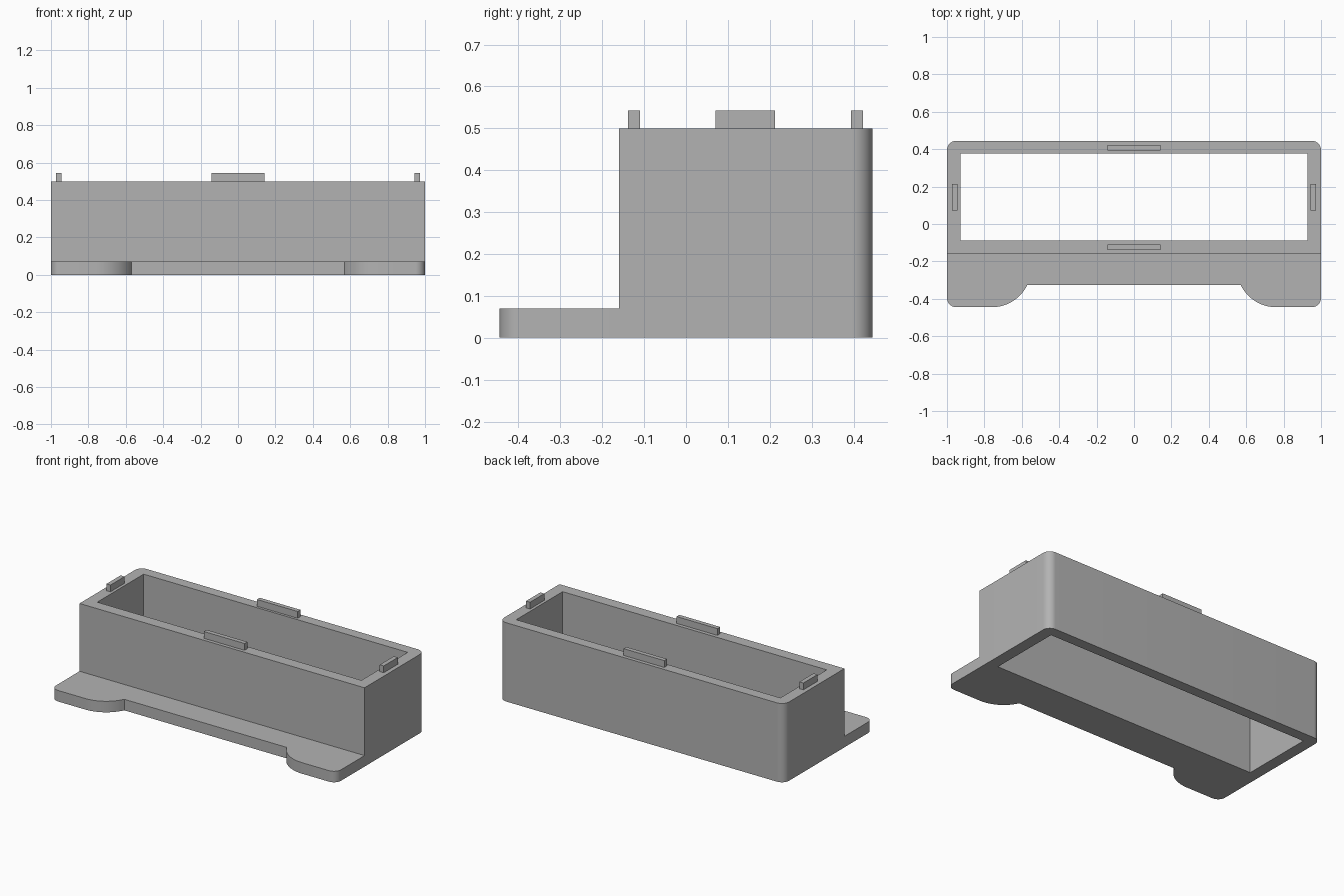
import bpy
import bmesh
from math import pi, cos, sin, atan2, radians

cube = bpy.data.objects.get("Cube")
if cube:
    bpy.data.objects.remove(cube, do_unlink=True)

# Single plain grey
grey = bpy.data.materials.new("plain grey")
grey.use_nodes = True
COLOUR = (0.45, 0.45, 0.45, 1)
grey.diffuse_color = COLOUR
grey.node_tree.nodes["Principled BSDF"].inputs["Base Color"].default_value = COLOUR


def arc(cx, cy, r, a0, a1, n=12):
    """Points along a circular arc."""
    return [(cx + r * cos(a0 + (a1 - a0) * i / n),
             cy + r * sin(a0 + (a1 - a0) * i / n)) for i in range(n + 1)]


def mirrored(half):
    """Close a right-hand outline by mirroring it across x = 0."""
    return half + [(-x, y) for x, y in reversed(half)]


def extrude(name, loops, z0, z1):
    """Fill an outline (further loops are holes) and extrude it upwards."""
    bm = bmesh.new()
    edges = []
    for loop in loops:
        vs = [bm.verts.new((x, y, z0)) for x, y in loop]
        edges += [bm.edges.new((vs[i - 1], vs[i])) for i in range(len(vs))]
    bmesh.ops.triangle_fill(bm, edges=edges, use_beauty=True)
    ext = bmesh.ops.extrude_face_region(bm, geom=bm.faces[:], use_keep_orig=True)
    top = [g for g in ext["geom"] if isinstance(g, bmesh.types.BMVert)]
    bmesh.ops.translate(bm, verts=top, vec=(0, 0, z1 - z0))
    bmesh.ops.recalc_face_normals(bm, faces=bm.faces[:])
    mesh = bpy.data.meshes.new(name)
    bm.to_mesh(mesh)
    bm.free()
    mesh.materials.append(grey)
    obj = bpy.data.objects.new(name, mesh)
    bpy.context.collection.objects.link(obj)
    bpy.ops.object.select_all(action="DESELECT")
    obj.select_set(True)
    bpy.context.view_layer.objects.active = obj
    bpy.ops.object.shade_smooth_by_angle(angle=radians(30))
    return obj


def rect(x0, x1, y0, y1):
    return [(x0, y0), (x1, y0), (x1, y1), (x0, y1)]


BACK, FRONT, STEP = 0.445, -0.445, -0.16
HEIGHT, PLATE, R = 0.5, 0.07, 0.05

# Open frame with rounded back corners
outer = mirrored([(1, STEP)] + arc(1 - R, BACK - R, R, 0, pi / 2))
extrude("frame_walls", [outer, rect(-0.927, 0.927, -0.087, 0.378)], 0, HEIGHT)

# Front plate with two rounded feet and a shallow recess between them
foot_r, foot_x, recess_x, recess_y = 0.21, 0.76, 0.57, -0.325
foot_y = FRONT + foot_r
start = atan2(recess_y - foot_y, recess_x - foot_x)
half = ([(recess_x, recess_y)] + arc(foot_x, foot_y, foot_r, start, -pi / 2)[1:]
        + arc(1 - R, FRONT + R, R, -pi / 2, 0) + [(1, STEP)])
extrude("front_plate", [mirrored(half)], 0, PLATE)

# Locating tabs on the rim
TAB_TOP = 0.543
for name, y in (("front_tab", -0.124), ("back_tab", 0.408)):
    extrude(name, [rect(-0.143, 0.143, y - 0.014, y + 0.014)], HEIGHT, TAB_TOP)
for name, x in (("left_tab", 0.959), ("right_tab", -0.959)):
    extrude(name, [rect(x - 0.014, x + 0.014, 0.071, 0.213)], HEIGHT, TAB_TOP)
